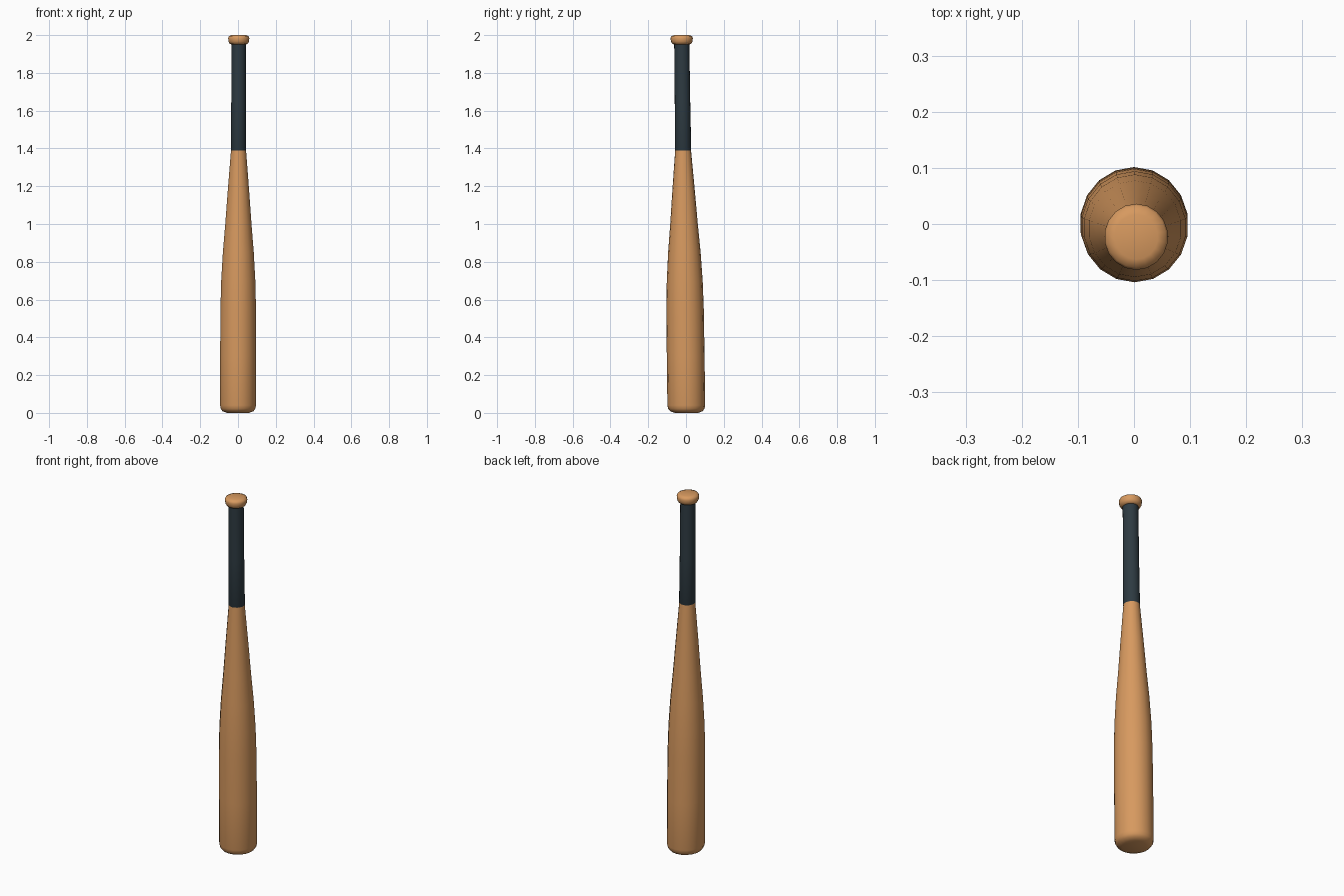
import bpy, bmesh, math

if "Cube" in bpy.data.objects:
    bpy.data.objects.remove(bpy.data.objects["Cube"])

SIDES = 18


def material(name, rgb):
    m = bpy.data.materials.new(name)
    m.diffuse_color = (*rgb, 1)
    m.use_nodes = True
    m.node_tree.nodes["Principled BSDF"].inputs["Base Color"].default_value = m.diffuse_color
    return m


def lathe(name, profile, mat, cap_bottom=False, cap_top=False):
    """Revolve (radius, z) points round the slightly leaning bat axis."""
    bm = bmesh.new()
    rings = []
    for r, z in profile:
        cx, cy = 0.002 * z, 0.002 - 0.0125 * z
        ring = []
        for i in range(SIDES):
            a = math.pi / 2 + 2 * math.pi * i / SIDES
            ring.append(bm.verts.new((cx + 0.965 * r * math.cos(a), cy + r * math.sin(a), z)))
        rings.append(ring)
    for low, high in zip(rings, rings[1:]):
        for i in range(SIDES):
            j = (i + 1) % SIDES
            bm.faces.new((low[i], low[j], high[j], high[i]))
    if cap_bottom:
        bm.faces.new(rings[0][::-1])
    if cap_top:
        bm.faces.new(rings[-1])
    mesh = bpy.data.meshes.new(name)
    bm.to_mesh(mesh)
    bm.free()
    mesh.materials.append(mat)
    ob = bpy.data.objects.new(name, mesh)
    bpy.context.collection.objects.link(ob)
    bpy.ops.object.select_all(action='DESELECT')
    ob.select_set(True)
    bpy.context.view_layer.objects.active = ob
    bpy.ops.object.shade_smooth_by_angle(angle=math.radians(50))
    return ob


wood = material("warm wood", (0.68, 0.32, 0.115))
tape = material("dark grip tape", (0.027, 0.043, 0.054))

# Barrel: rounded end at the bottom, tapering up to the handle
lathe("barrel", [(0.062, 0.0), (0.086, 0.009), (0.096, 0.022), (0.100, 0.04),
                 (0.100, 0.30), (0.099, 0.55), (0.095, 0.70), (0.086, 0.85),
                 (0.073, 1.00), (0.060, 1.17), (0.042, 1.39)], wood, cap_bottom=True)

# Taped grip
lathe("grip", [(0.041, 1.385), (0.043, 1.39), (0.041, 1.65), (0.040, 1.958)],
      tape, cap_bottom=True, cap_top=True)

# Knob at the end of the handle
lathe("knob", [(0.038, 1.950), (0.050, 1.954), (0.057, 1.966), (0.059, 1.984),
               (0.055, 1.994), (0.040, 2.0)], wood, cap_bottom=True, cap_top=True)
